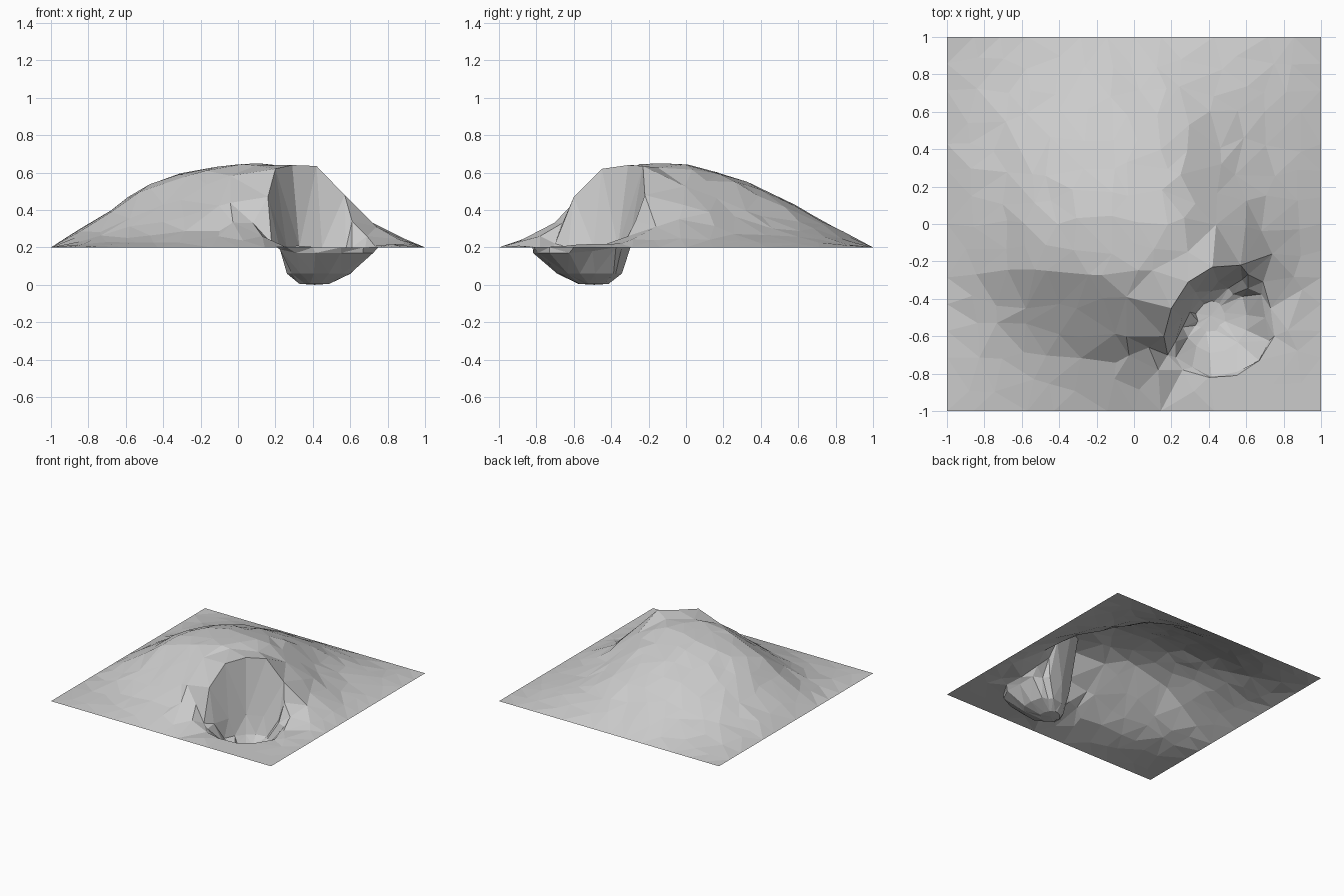
import bpy
import bmesh
import random
from mathutils import Vector
from mathutils.geometry import delaunay_2d_cdt

cube = bpy.data.objects.get("Cube")
if cube:
    bpy.data.objects.remove(cube, do_unlink=True)

random.seed(4)
BASE = 0.2

stone = bpy.data.materials.new("pale_grey_stone")
stone.use_nodes = True
GREY = (0.6, 0.6, 0.6, 1)
stone.diffuse_color = GREY
stone.node_tree.nodes["Principled BSDF"].inputs["Base Color"].default_value = GREY

# Hill heights above the base in hundredths, rows from front to back
HILL = [
    [0] * 9,
    [0, 2, 4, 7, 9, 3, 0, 0, 0],
    [0, 6, 15, 25, 35, 42, 15, 3, 0],
    [0, 15, 31, 41, 45, 44, 35, 9, 0],
    [0, 16, 33, 43, 45, 43, 30, 10, 0],
    [0, 13, 27, 36, 38, 36, 19, 7, 0],
    [0, 8, 18, 25, 27, 25, 12, 5, 0],
    [0, 4, 8, 12, 13, 12, 7, 3, 0],
    [0] * 9,
]

# Rim of the hollow: high cliff at the back, level with the ground in front
RIM = [Vector(p) for p in (
    (.18, -.70, .22), (.16, -.60, .47), (.20, -.45, .62), (.29, -.31, .64),
    (.42, -.23, .635), (.57, -.22, .48), (.61, -.27, .34), (.69, -.31, .26),
    (.73, -.45, .21), (.75, -.60, .20), (.67, -.73, .20), (.55, -.81, .20),
    (.40, -.82, .20), (.26, -.78, .20))]
CENTRE = Vector((.455, -.52, 0))

# Loose rocky corners beside the two ends of the cliff
CORNERS = [Vector(p) for p in (
    (.08, -.66, .33), (.13, -.78, .26), (.74, -.16, .31), (.90, -.35, .22))]


def hill_height(x, y):
    """Blend the four nearest hill samples."""
    u, v = (x + 1) * 4, (y + 1) * 4
    i, j = min(int(u), 7), min(int(v), 7)
    u, v = u - i, v - j
    low = HILL[j][i] * (1 - u) + HILL[j][i + 1] * u
    high = HILL[j + 1][i] * (1 - u) + HILL[j + 1][i + 1] * u
    return BASE + (low * (1 - v) + high * v) / 100


def inside_rim(p):
    inside = False
    for a, b in zip(RIM, RIM[1:] + RIM[:1]):
        if (a.y > p.y) != (b.y > p.y):
            if p.x < a.x + (p.y - a.y) * (b.x - a.x) / (b.y - a.y):
                inside = not inside
    return inside


def make_object(name, bm):
    mesh = bpy.data.meshes.new(name)
    bm.to_mesh(mesh)
    bm.free()
    mesh.materials.append(stone)
    obj = bpy.data.objects.new(name, mesh)
    bpy.context.collection.objects.link(obj)


# Hillside: irregular triangles around the rim
points = RIM + CORNERS
fixed = list(points)
STEPS = 14
for j in range(STEPS + 1):
    for i in range(STEPS + 1):
        x, y = i * 2 / STEPS - 1, j * 2 / STEPS - 1
        border = i in (0, STEPS) or j in (0, STEPS)
        if not border:
            x += random.uniform(-.045, .045)
            y += random.uniform(-.045, .045)
        z = hill_height(x, y)
        if not border:
            z += random.uniform(-.008, .008) * min(1, (z - BASE) * 10)
        p = Vector((x, y, z))
        near = min((p.xy - r.xy).length for r in fixed)
        if near > .07 and not inside_rim(p):
            points.append(p)

count = len(RIM)
rim_edges = [(i, (i + 1) % count) for i in range(count)]
flat, _, faces, origins, _, _ = delaunay_2d_cdt(
    [p.xy for p in points], rim_edges, [], 0, 1e-5)
bm = bmesh.new()
verts = [bm.verts.new((c.x, c.y, points[o[0]].z)) for c, o in zip(flat, origins)]
for face in faces:
    middle = sum((flat[k] for k in face), Vector((0, 0))) / len(face)
    if not inside_rim(middle):
        bm.faces.new([verts[k] for k in face])
for f in bm.faces:
    f.normal_update()
    if f.normal.z < 0:
        f.normal_flip()
make_object("hillside", bm)

# Hollow: cliff wall and sunken bowl as rough rings shrinking from the rim
bm = bmesh.new()
rings = [[bm.verts.new(p) for p in RIM]]
for x, y, scale, depth in (
        (.47, -.55, .87, BASE), (.44, -.515, .57, .06), (.41, -.49, .27, .005)):
    ring = []
    for p in RIM:
        q = Vector((x, y, 0)) + (p - CENTRE) * scale
        q.x += random.uniform(-.012, .012)
        q.y += random.uniform(-.012, .012)
        q.z = min(depth, p.z - .03)
        ring.append(bm.verts.new(q))
    rings.append(ring)
for outer, inner in zip(rings, rings[1:]):
    for i in range(count):
        k = (i + 1) % count
        bm.faces.new((outer[i], outer[k], inner[k], inner[i]))
bottom = bm.verts.new((.41, -.49, 0))
for i in range(count):
    bm.faces.new((rings[-1][i], rings[-1][(i + 1) % count], bottom))
bmesh.ops.triangulate(bm, faces=bm.faces[:])
bmesh.ops.recalc_face_normals(bm, faces=bm.faces[:])
if bottom.link_faces[0].normal.z < 0:
    bmesh.ops.reverse_faces(bm, faces=bm.faces[:])
make_object("cliff_and_hollow", bm)
